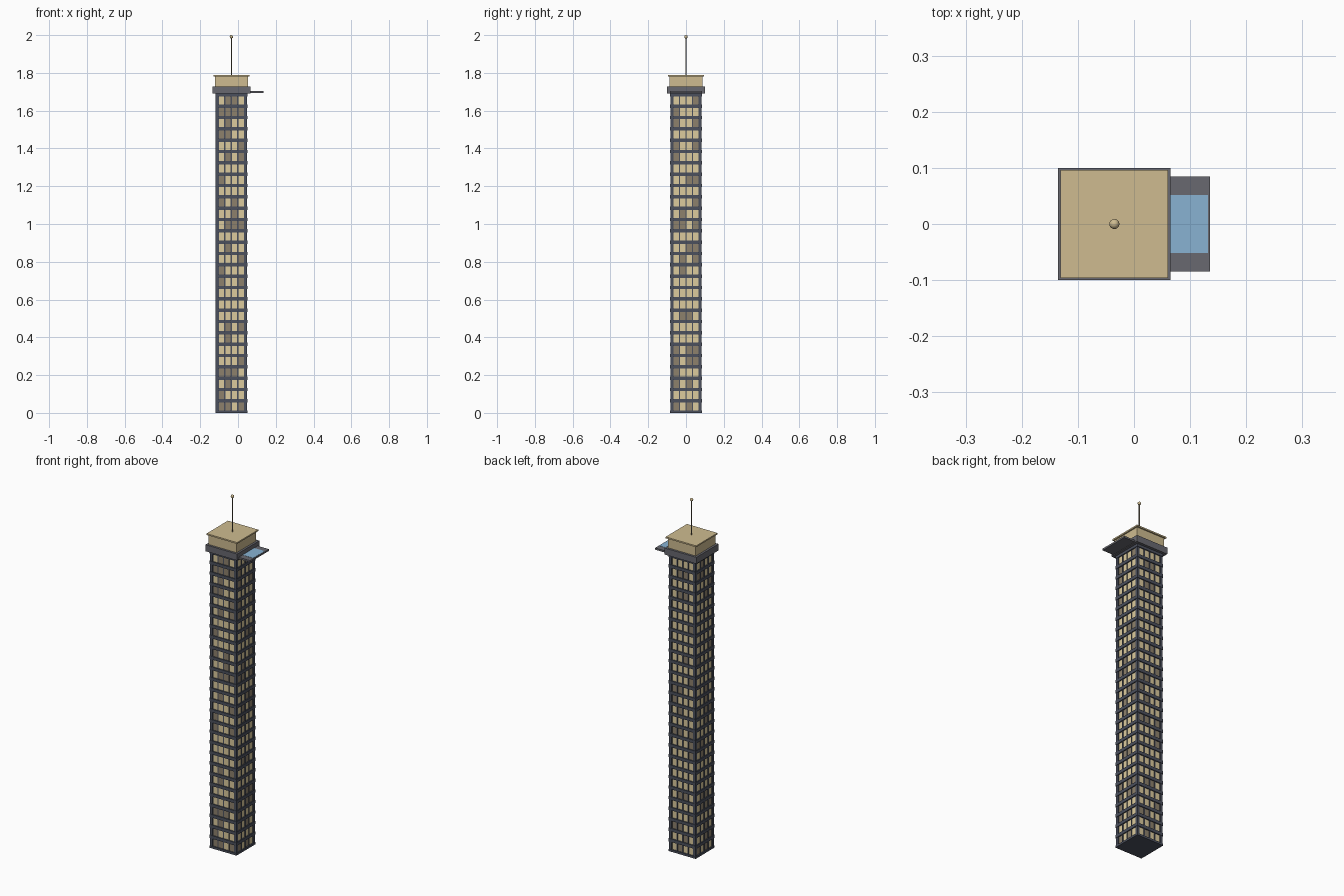
import bpy, bmesh, random
from mathutils import Matrix, Vector

if "Cube" in bpy.data.objects:
    bpy.data.objects.remove(bpy.data.objects["Cube"])

random.seed(4)
CX = -0.035          # tower axis
FLOORS, PITCH = 28, 0.06
BAYS, BAY = 4, 0.0345


def mat(name, rgb):
    m = bpy.data.materials.new(name)
    m.diffuse_color = (*rgb, 1)
    m.use_nodes = True
    m.node_tree.nodes["Principled BSDF"].inputs["Base Color"].default_value = m.diffuse_color
    return m


NAVY = mat("dark_frame", (0.07, 0.08, 0.11))
GREY = mat("grey_trim", (0.14, 0.14, 0.16))
TAN = mat("tan_stone", (0.62, 0.50, 0.28))
LIT = mat("lit_window", (0.72, 0.60, 0.34))
DIM = mat("dim_window", (0.27, 0.22, 0.15))
WATER = mat("pool_water", (0.25, 0.45, 0.65))
METAL = mat("mast_metal", (0.25, 0.21, 0.14))


def boxes(name, material, items):
    """Join boxes given as (centre, size, optional z-turn in quarter turns)."""
    bm = bmesh.new()
    for c, s, q in items:
        turn = Matrix.Rotation(q * 1.5707963, 4, 'Z')
        m = (Matrix.Translation((CX, 0, 0)) @ turn @ Matrix.Translation(c)
             @ Matrix.Diagonal((*s, 1)))
        bmesh.ops.create_cube(bm, size=1, matrix=m)
    me = bpy.data.meshes.new(name)
    bm.to_mesh(me)
    bm.free()
    me.materials.append(material)
    ob = bpy.data.objects.new(name, me)
    bpy.context.collection.objects.link(ob)
    return ob


def slab(name, material, half, z0, z1):
    return boxes(name, material,
                 [((0, 0, (z0 + z1) / 2), (2 * half, 2 * half, z1 - z0), 0)])


# Tower shaft, base and corner posts
slab("tower_core", NAVY, 0.076, 0, 1.695)
slab("base_plate", NAVY, 0.085, 0, 0.012)
boxes("corner_posts", NAVY,
      [((0.0755, 0.0755, 0.8475), (0.015, 0.015, 1.695), q) for q in range(4)])

# Floor bands and vertical mullions
boxes("floor_bands", NAVY,
      [((0, 0, PITCH * (i + 1) + 0.004), (0.17, 0.17, 0.018), 0)
       for i in range(FLOORS)])
boxes("mullions", NAVY,
      [((BAY * k, -0.078, 0.8475), (0.006, 0.009, 1.695), q)
       for q in range(4) for k in (-1, 0, 1)])

# Windows, some of them unlit
lit, dim = [], []
for q in range(4):
    for f in range(FLOORS):
        for b in range(BAYS):
            x = (b - (BAYS - 1) / 2) * BAY
            pane = ((x, -0.0765, f * PITCH + 0.034), (0.0275, 0.005, 0.042), q)
            (dim if random.random() < 0.25 else lit).append(pane)
boxes("lit_windows", LIT, lit)
boxes("dim_windows", DIM, dim)

# Crown with grey collar and overhanging roof
slab("collar", GREY, 0.10, 1.69, 1.727)
slab("crown", TAN, 0.088, 1.727, 1.782)
slab("roof", TAN, 0.096, 1.782, 1.79)

# Cantilevered deck with pool
boxes("deck", GREY, [((0.125, 0, 1.698), (0.09, 0.17, 0.01), 0)])
boxes("pool", WATER, [((0.1325, 0, 1.7025), (0.069, 0.104, 0.003), 0)])


# Mast and ball finial
def finish(name):
    ob = bpy.context.object
    ob.name = name
    ob.data.materials.append(METAL if name == "mast" else TAN)
    bpy.ops.object.shade_smooth_by_angle()


bpy.ops.mesh.primitive_cylinder_add(vertices=12, radius=0.003, depth=0.205,
                                    location=(CX, 0, 1.8875))
finish("mast")
bpy.ops.mesh.primitive_uv_sphere_add(segments=16, ring_count=8, radius=0.009,
                                     location=(CX, 0, 1.991))
finish("mast_ball")
